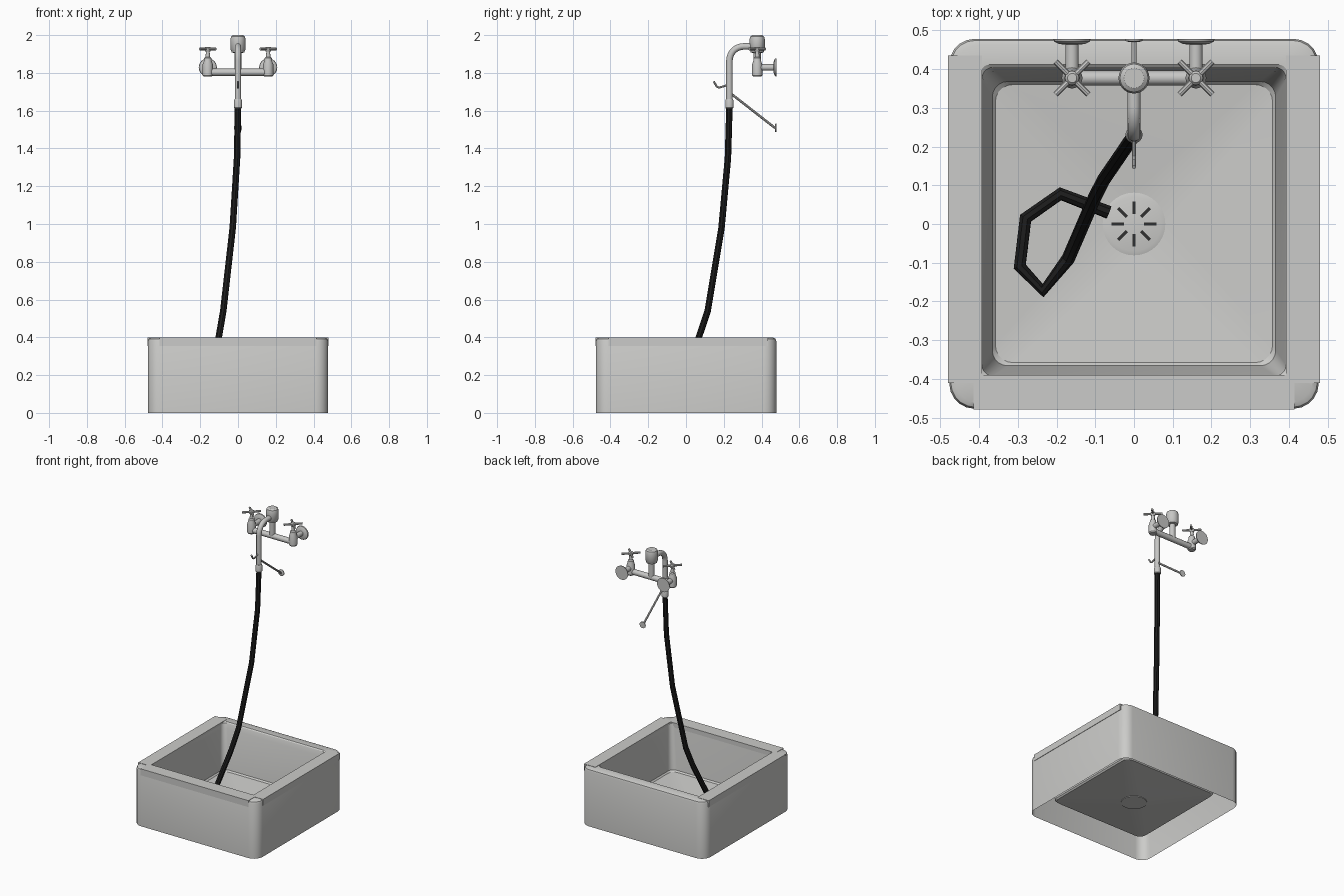
import bpy, bmesh, math
from mathutils import Vector, Matrix

if "Cube" in bpy.data.objects:
    bpy.data.objects.remove(bpy.data.objects["Cube"])


def material(name, c):
    m = bpy.data.materials.new(name)
    m.diffuse_color = (*c, 1)
    m.use_nodes = True
    m.node_tree.nodes["Principled BSDF"].inputs["Base Color"].default_value = m.diffuse_color
    return m


STONE = material("pale_stone", (0.60, 0.60, 0.585))
CHROME = material("chrome", (0.57, 0.57, 0.56))
RUBBER = material("black_rubber", (0.012, 0.012, 0.012))
DARK = material("drain_dark", (0.03, 0.03, 0.03))


def finish(name, bm, mat, angle=35):
    me = bpy.data.meshes.new(name)
    bm.to_mesh(me)
    bm.free()
    me.materials.append(mat)
    ob = bpy.data.objects.new(name, me)
    bpy.context.collection.objects.link(ob)
    smooth(ob, angle)
    return ob


def smooth(ob, angle):
    bpy.ops.object.select_all(action='DESELECT')
    ob.select_set(True)
    bpy.context.view_layer.objects.active = ob
    bpy.ops.object.shade_smooth_by_angle(angle=math.radians(angle))


def skin(bm, rings, cap_start=True, cap_end=True):
    """Join rings of points (counter-clockwise seen from the end) into a skin."""
    vs = [[bm.verts.new(p) for p in r] for r in rings]
    n = len(vs[0])
    for a, b in zip(vs, vs[1:]):
        for i in range(n):
            j = (i + 1) % n
            bm.faces.new((a[i], a[j], b[j], b[i]))
    if cap_start:
        bm.faces.new(vs[0][::-1])
    if cap_end:
        bm.faces.new(vs[-1])


def lathe(name, profile, base, axis=(0, 0, 1), mat=CHROME, n=20):
    """Revolve (radius, height) pairs around an axis through base."""
    rot = Vector((0, 0, 1)).rotation_difference(Vector(axis)).to_matrix()
    rings = [[Vector(base) + rot @ Vector((r * math.cos(math.tau * i / n),
                                           r * math.sin(math.tau * i / n), h))
              for i in range(n)] for r, h in profile]
    bm = bmesh.new()
    skin(bm, rings)
    return finish(name, bm, mat)


def tube(name, pts, radius, mat=CHROME, res=4, angle=35):
    cu = bpy.data.curves.new(name, 'CURVE')
    cu.dimensions = '3D'
    cu.bevel_depth = radius
    cu.bevel_resolution = res
    cu.use_fill_caps = True
    sp = cu.splines.new('POLY')
    sp.points.add(len(pts) - 1)
    for p, q in zip(sp.points, pts):
        p.co = (*q, 1)
    ob = bpy.data.objects.new(name, cu)
    bpy.context.collection.objects.link(ob)
    cu.materials.append(mat)
    bpy.ops.object.select_all(action='DESELECT')
    ob.select_set(True)
    bpy.context.view_layer.objects.active = ob
    bpy.ops.object.convert(target='MESH')
    smooth(bpy.context.view_layer.objects.active, angle)


def add_box(bm, lo, hi, rot=0.0):
    lo, hi = Vector(lo), Vector(hi)
    m = (Matrix.Rotation(rot, 4, 'Z') @ Matrix.Translation((lo + hi) / 2)
         @ Matrix.Diagonal((*(hi - lo), 1)))
    bmesh.ops.create_cube(bm, size=1, matrix=m)


def round_rect(h, back, r, z, n=5):
    """Rounded square of half size h whose back edge sits at y = back."""
    out = []
    for k, (cx, cy) in enumerate([(h - r, back - r), (r - h, back - r),
                                  (r - h, r - h), (h - r, r - h)]):
        for i in range(n + 1):
            a = math.pi / 2 * (k + i / n)
            out.append((cx + r * math.cos(a), cy + r * math.sin(a), z))
    return out


# basin: thin shell up the outside, over the rim, down to the sloped floor
bm = bmesh.new()
skin(bm, [round_rect(*p) for p in [
    (0.477, 0.478, 0.065, 0.0), (0.477, 0.478, 0.065, 0.38),
    (0.473, 0.474, 0.063, 0.392), (0.462, 0.462, 0.06, 0.398),
    (0.400, 0.412, 0.03, 0.398), (0.393, 0.405, 0.03, 0.392),
    (0.389, 0.395, 0.03, 0.36), (0.366, 0.368, 0.04, 0.09),
    (0.358, 0.360, 0.045, 0.08), (0.078, 0.078, 0.0775, 0.05)]], False, False)
finish("basin", bm, STONE, 25)

# rim guards on the front and both sides
bm = bmesh.new()
add_box(bm, (-0.415, -0.479, 0.355), (0.415, -0.39, 0.4))
for s in (-1, 1):
    x = sorted((s * 0.392, s * 0.48))
    add_box(bm, (x[0], -0.41, 0.355), (x[1], 0.435, 0.4))
finish("rim_guards", bm, STONE)

# drain cover with radial slots
lathe("drain_cover", [(0.081, 0.046), (0.081, 0.053), (0.07, 0.056)], (0, 0, 0),
      mat=STONE, n=32)
bm = bmesh.new()
for k in range(8):
    add_box(bm, (0.026, -0.004, 0.052), (0.058, 0.004, 0.058), k * math.pi / 4)
finish("drain_slots", bm, DARK)

# faucet crossbar and central riser with vacuum breaker cap
FY = 0.377
tube("crossbar", [(-0.16, FY, 1.803), (0.16, FY, 1.803)], 0.019)
lathe("riser", [(0.019, 1.80), (0.019, 1.905), (0.034, 1.908), (0.036, 1.918),
                (0.040, 1.924), (0.040, 1.98), (0.036, 1.993), (0.026, 2.0)],
      (0, FY, 0), n=24)

# spout: out, bend, down, with threaded collar
R = 0.075
bend = [(0, 0.23 + R - R * math.sin(a), 1.94 - R + R * math.cos(a))
        for a in [math.pi / 2 * i / 8 for i in range(9)]]
tube("spout", [(0, FY, 1.94)] + bend + [(0, 0.23, 1.64)], 0.0172)
lathe("spout_collar", [(0.019, 1.612), (0.022, 1.616), (0.022, 1.652), (0.018, 1.662)],
      (0, 0.23, 0))

# hot and cold valves, handles, wall inlets
for s, side in ((-1, "left"), (1, "right")):
    x = 0.16 * s
    lathe(side + "_valve", [(0.022, 1.78), (0.027, 1.787), (0.027, 1.845),
                            (0.021, 1.862), (0.019, 1.878), (0.012, 1.884),
                            (0.009, 1.925)], (x, FY, 0))
    lathe(side + "_handle_hub", [(0.012, 1.912), (0.018, 1.922), (0.018, 1.932),
                                 (0.012, 1.938)], (x, FY, 0))
    for a in (45, 135):
        d = Vector((math.cos(math.radians(a)), math.sin(math.radians(a)), 0)) * 0.06
        c = Vector((x, FY, 1.927))
        tube(side + "_handle_bar", [c - d, c + d], 0.0075, res=2)
    lathe(side + "_wall_inlet", [(0.017, 0), (0.017, 0.086), (0.034, 0.088),
                                 (0.046, 0.094), (0.048, 0.101)],
          (x, FY, 1.829), (0, 1, 0), n=24)

# wall brace and bucket hook
tube("brace_rod", [(0, 0.232, 1.695), (0, 0.472, 1.508)], 0.0065, res=2)
lathe("brace_wall_plate", [(0.014, 0), (0.022, 0.003), (0.022, 0.008)],
      (0, 0.470, 1.509), (0, 1, 0))
tube("bucket_hook", [(0, 0.225, 1.737), (0, 0.175, 1.722), (0, 0.163, 1.727),
                     (0, 0.147, 1.755)], 0.0055, res=2)

# rubber hose coiled into the basin
tube("hose", [(0, 0.23, 1.62), (-0.005, 0.222, 1.35), (-0.028, 0.188, 0.98),
              (-0.078, 0.115, 0.54), (-0.102, 0.068, 0.40), (-0.142, -0.025, 0.19),
              (-0.17, -0.09, 0.115), (-0.235, -0.172, 0.092),
              (-0.295, -0.11, 0.092), (-0.28, 0.015, 0.09),
              (-0.19, 0.078, 0.085), (-0.065, 0.03, 0.075)], 0.0175, RUBBER, res=2)
